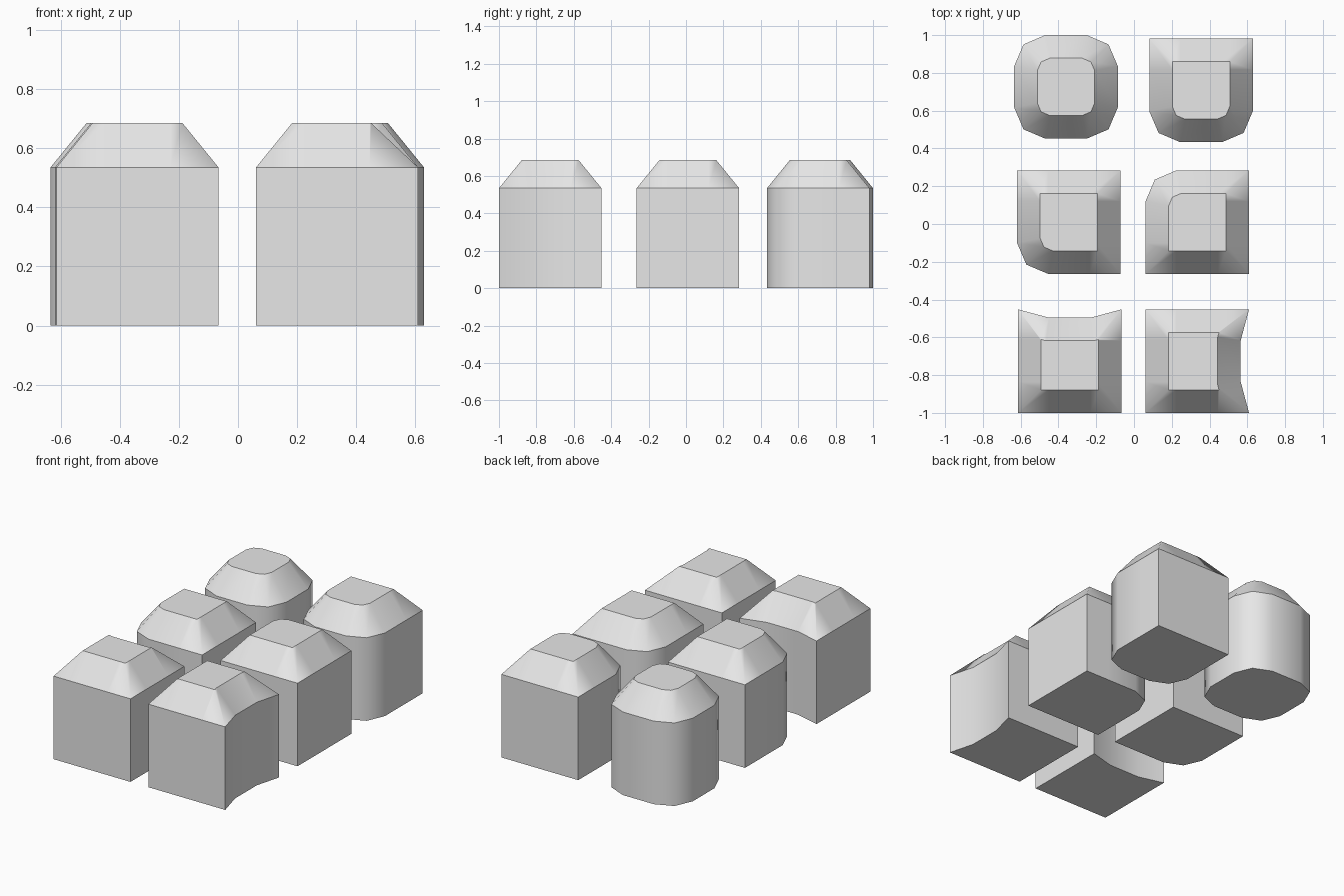
import bpy
import bmesh
from mathutils import Vector

cube = bpy.data.objects.get("Cube")
if cube:
    bpy.data.objects.remove(cube, do_unlink=True)

HALF, FLAT, CUT, DIP = 0.274, 0.11, 0.225, 0.23
WALL_TOP, ROOF_TOP, INSET = 0.535, 0.685, 0.122

grey = bpy.data.materials.new("light_grey")
grey.use_nodes = True
grey.diffuse_color = (0.8, 0.8, 0.8, 1)
grey.node_tree.nodes["Principled BSDF"].inputs["Base Color"].default_value = (0.8, 0.8, 0.8, 1)


def outline(rounded, dented):
    """Counter-clockwise plan; quarter turn k covers one side and its next corner.
    Sides: 0 right, 1 back, 2 left, 3 front.
    Corners: 0 back right, 1 back left, 2 front left, 3 front right."""
    points = []
    for k in range(4):
        depth = DIP if k in dented else HALF
        corner = CUT if k in rounded else HALF
        for x, y in ((depth, -FLAT), (depth, FLAT), (corner, corner)):
            for _ in range(k):
                x, y = -y, x
            points.append((x, y))
    return points


def block(name, location, rounded=(), dented=()):
    bm = bmesh.new()
    base = bm.faces.new([bm.verts.new((x, y, 0)) for x, y in outline(rounded, dented)])
    # Straight walls
    walls = bmesh.ops.extrude_face_region(bm, geom=[base], use_keep_orig=True)["geom"]
    top = next(g for g in walls if isinstance(g, bmesh.types.BMFace))
    bmesh.ops.translate(bm, vec=(0, 0, WALL_TOP), verts=top.verts[:])
    bmesh.ops.recalc_face_normals(bm, faces=bm.faces[:])
    # Sloping roof with a flat cap
    bmesh.ops.inset_region(bm, faces=[top], thickness=INSET,
                           use_even_offset=True, use_boundary=True)
    for v in top.verts:
        v.co.z = ROOF_TOP
    bmesh.ops.recalc_face_normals(bm, faces=bm.faces[:])
    # Smooth faces, sharp rims and sharp square corners
    for f in bm.faces:
        f.smooth = True
    for e in bm.edges:
        a, b = e.verts
        level = abs(a.co.z - b.co.z) < 0.001
        upright = (a.co - b.co).cross(Vector((0, 0, 1))).length < 0.001
        if level or (upright and e.calc_face_angle(0) > 1.0):
            e.smooth = False
    mesh = bpy.data.meshes.new(name)
    bm.to_mesh(mesh)
    bm.free()
    mesh.materials.append(grey)
    obj = bpy.data.objects.new(name, mesh)
    obj.location = (*location, 0)
    bpy.context.collection.objects.link(obj)


block("fully_rounded_block", (-0.36, 0.726), rounded=(0, 1, 2, 3))
block("front_rounded_block", (0.355, 0.707), rounded=(2, 3))
block("front_corner_rounded_block", (-0.345, 0.01), rounded=(2,))
block("back_corner_rounded_block", (0.335, 0.01), rounded=(1,))
block("back_dented_block", (-0.34, -0.726), dented=(1,))
block("side_dented_block", (0.335, -0.726), dented=(0,))
